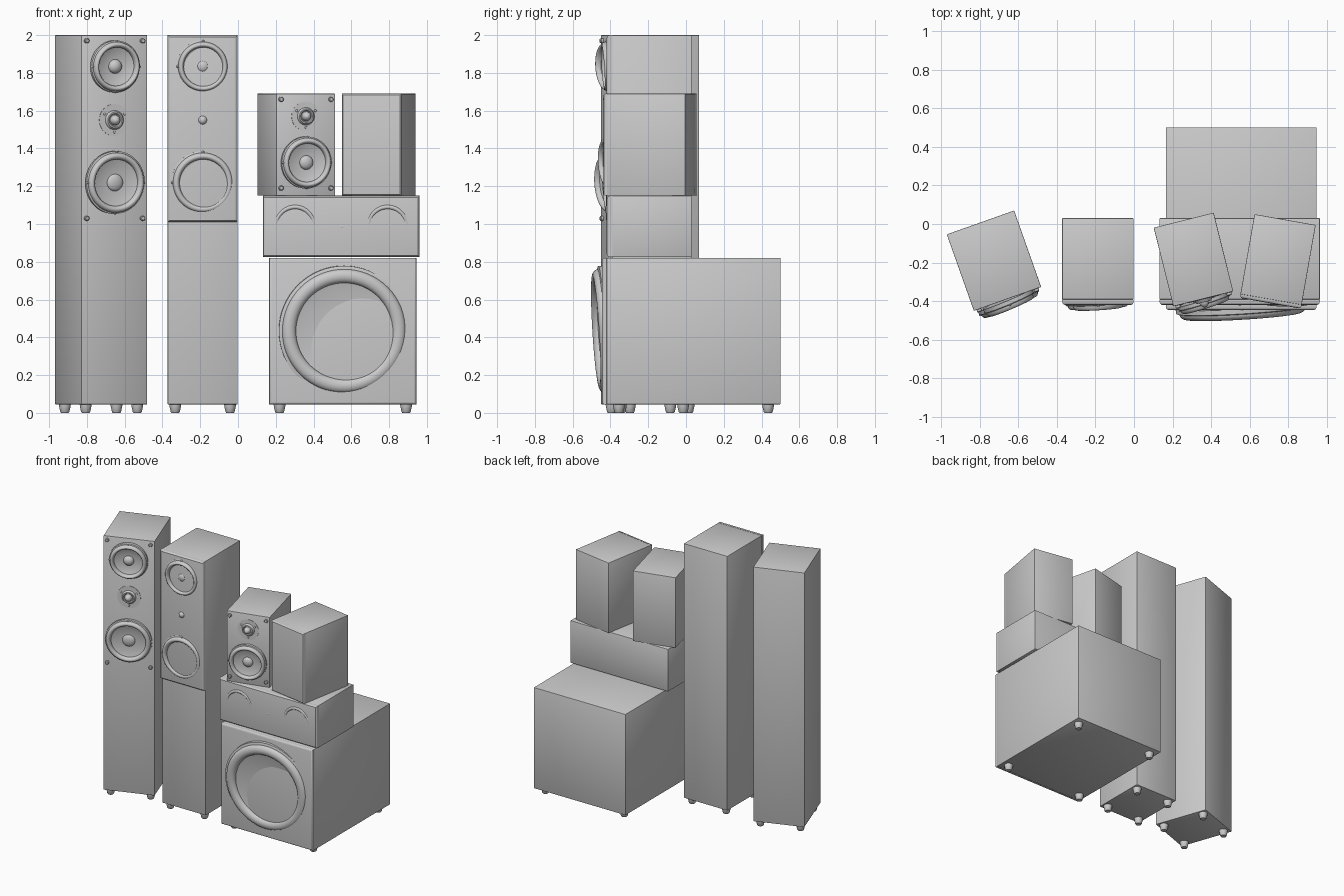
import bpy, bmesh
from math import radians, sin, cos, pi
from mathutils import Matrix, Vector

if "Cube" in bpy.data.objects:
    bpy.data.objects.remove(bpy.data.objects["Cube"])

T = Matrix.Translation


def rot(deg, axis):
    return Matrix.Rotation(radians(deg), 4, axis)


def finish(name, bm, matrix):
    bmesh.ops.recalc_face_normals(bm, faces=bm.faces)
    me = bpy.data.meshes.new(name)
    bm.to_mesh(me)
    bm.free()
    ob = bpy.data.objects.new(name, me)
    ob.matrix_world = matrix
    bpy.context.collection.objects.link(ob)
    return ob


def box(name, frame, w, y0, y1, z0, z1, front_bevel=0.0):
    """Box from y0 (front) to y1 (back), optionally with rounded front edges."""
    bm = bmesh.new()
    bmesh.ops.create_cube(bm, size=1)
    for v in bm.verts:
        v.co = Vector((v.co.x * w, y0 if v.co.y < 0 else y1, z0 if v.co.z < 0 else z1))
    if front_bevel:
        edges = [e for e in bm.edges if all(abs(v.co.y - y0) < 1e-5 for v in e.verts)]
        bmesh.ops.bevel(bm, geom=edges, offset=front_bevel, segments=3, profile=0.5, affect='EDGES')
        return finish(name, bm, frame)
    bmesh.ops.bevel(bm, geom=bm.edges[:], offset=0.003, segments=2, profile=0.5, affect='EDGES')
    return finish(name, bm, frame)


def lathe(name, matrix, profile, steps=48):
    """Revolve (radius, height) points; height points to local -y."""
    bm = bmesh.new()
    vs = [bm.verts.new((r, -h, 0)) for r, h in profile]
    es = [bm.edges.new(p) for p in zip(vs, vs[1:])]
    bmesh.ops.spin(bm, geom=vs + es, cent=(0, 0, 0), axis=(0, 1, 0), angle=2 * pi, steps=steps)
    bmesh.ops.remove_doubles(bm, verts=bm.verts, dist=1e-5)
    return finish(name, bm, matrix)


def dome(r, base, top, n=6):
    return [(r * cos(pi / 2 * i / n), base + (top - base) * sin(pi / 2 * i / n)) for i in range(n)] + [(0, top)]


def driver(name, frame, x, y, z, R, H, cap=0.7, yaw=3.5, pitch=3.5, screws=True):
    """Slightly tilted speaker driver: flange, rolled surround, cone, dust cap."""
    m = frame @ T((x, y, z)) @ rot(yaw, 'Z') @ rot(pitch, 'X')
    roll = [(R * (0.845 + 0.105 * cos(pi * i / 12)), H * (0.5 + 0.5 * sin(pi * i / 12))) for i in range(13)]
    prof = [(0, 0), (R, 0), (R, 0.42 * H), (0.97 * R, 0.48 * H)] + roll
    prof += [(0.7 * R, 0.45 * H), (0.5 * R, 0.3 * H), (0.29 * R, 0.2 * H)] + dome(0.27 * R, 0.2 * H, cap * H)
    lathe(name, m, prof, 64)
    if screws:
        for k in range(4):
            a = k * pi / 2
            lathe(name + "_screw", m @ T((0.96 * R * cos(a), -0.45 * H, 0.96 * R * sin(a))),
                  [(0, -0.005)] + dome(0.008, 0, 0.008, 3), 12)


def tweeter(name, frame, x, y, z, R=0.085, H=0.045):
    """Small plate with a raised ring, dome and three screws."""
    m = frame @ T((x, y, z))
    prof = [(0, 0), (R, 0), (R, 0.003), (0.6 * R, 0.003), (0.5 * R, 0.4 * H), (0.42 * R, 0.4 * H), (0.36 * R, 0.25 * H)]
    lathe(name, m, prof + dome(0.32 * R, 0.25 * H, H), 32)
    for k in range(3):
        a = radians(30 + 120 * k)
        lathe(name + "_screw", m @ T((0.75 * R * cos(a), 0, 0.75 * R * sin(a))),
              [(0, 0)] + dome(0.007, 0.002, 0.008, 3), 12)


def pegs(frame, x, y, zs):
    """Grille fixing pegs at the baffle corners."""
    for sx in (-x, x):
        for z in zs:
            lathe("grille_peg", frame @ T((sx, y, z)),
                  [(0, 0), (0.013, 0), (0.013, 0.012), (0.009, 0.016), (0, 0.016)], 16)


def feet(frame, x, y):
    """Four tapered feet under a cabinet."""
    for sx in (-x, x):
        for sy in (-y, y):
            lathe("foot", frame @ T((sx, sy, 0.045)) @ rot(90, 'X'),
                  [(0, -0.002), (0.032, -0.002), (0.03, 0.012), (0.024, 0.04), (0.02, 0.045), (0, 0.045)], 20)


D = 0.21  # half depth of the small cabinets

# Floor towers: left one open, right one with a grille
left = T((-0.725, -0.19, 0)) @ rot(19.5, 'Z')
right = T((-0.187, -0.18, 0))
for side, f in (("left", left), ("right", right)):
    box(side + "_tower_cabinet", f, 0.37, -D, D, 0.045, 2.0)
    feet(f, 0.145, 0.165)
    driver(side + "_tower_upper_driver", f, 0, -D, 1.835, 0.138, 0.05, 0.78)
    driver(side + "_tower_lower_driver", f, 0, -D, 1.22, 0.167, 0.045, 0.6)
    tweeter(side + "_tower_tweeter", f, 0, -D, 1.55)
pegs(left, 0.157, -D, (1.03, 1.97))
box("right_tower_grille", right, 0.37, -D - 0.03, -D, 1.01, 2.0, 0.018)

# Subwoofer
sub = T((0.555, 0.04, 0))
box("subwoofer_cabinet", sub, 0.78, -0.46, 0.46, 0.045, 0.82)
box("subwoofer_baffle", sub, 0.78, -0.485, -0.46, 0.045, 0.82, 0.014)
driver("subwoofer_driver", sub, 0.005, -0.46, 0.435, 0.345, 0.058, 0.33, screws=False)
feet(sub, 0.335, 0.395)

# Centre speaker lying on the subwoofer
centre = T((0.547, -0.18, 0))
box("centre_cabinet", centre, 0.83, -D, D, 0.825, 1.15)
box("centre_grille", centre, 0.83, -D - 0.03, -D, 0.825, 1.15, 0.018)
for sx in (-0.245, 0.245):
    driver("centre_driver", centre, sx, -D, 0.99, 0.12, 0.03, 0.5, yaw=0, pitch=4, screws=False)
tweeter("centre_tweeter", centre, 0, -D, 0.985, 0.06, 0.032)

# Bookshelf speakers: left one open, right one with a plain grille
shelf_l = T((0.308, -0.184, 0)) @ rot(14, 'Z')
shelf_r = T((0.746, -0.184, 0)) @ rot(-10, 'Z')
box("left_bookshelf_cabinet", shelf_l, 0.32, -D, D, 1.15, 1.69)
driver("left_bookshelf_driver", shelf_l, 0, -D, 1.326, 0.138, 0.045)
tweeter("left_bookshelf_tweeter", shelf_l, 0, -D, 1.57, 0.078)
pegs(shelf_l, 0.136, -D, (1.19, 1.66))
box("right_bookshelf_cabinet", shelf_r, 0.322, -D, D, 1.15, 1.69)
box("right_bookshelf_grille", shelf_r, 0.322, -D - 0.02, -D, 1.15, 1.69, 0.014)

# Smooth curved parts, keep sharp edges
for ob in bpy.data.objects:
    ob.select_set(True)
    bpy.context.view_layer.objects.active = ob
bpy.ops.object.shade_smooth_by_angle(angle=radians(30))
